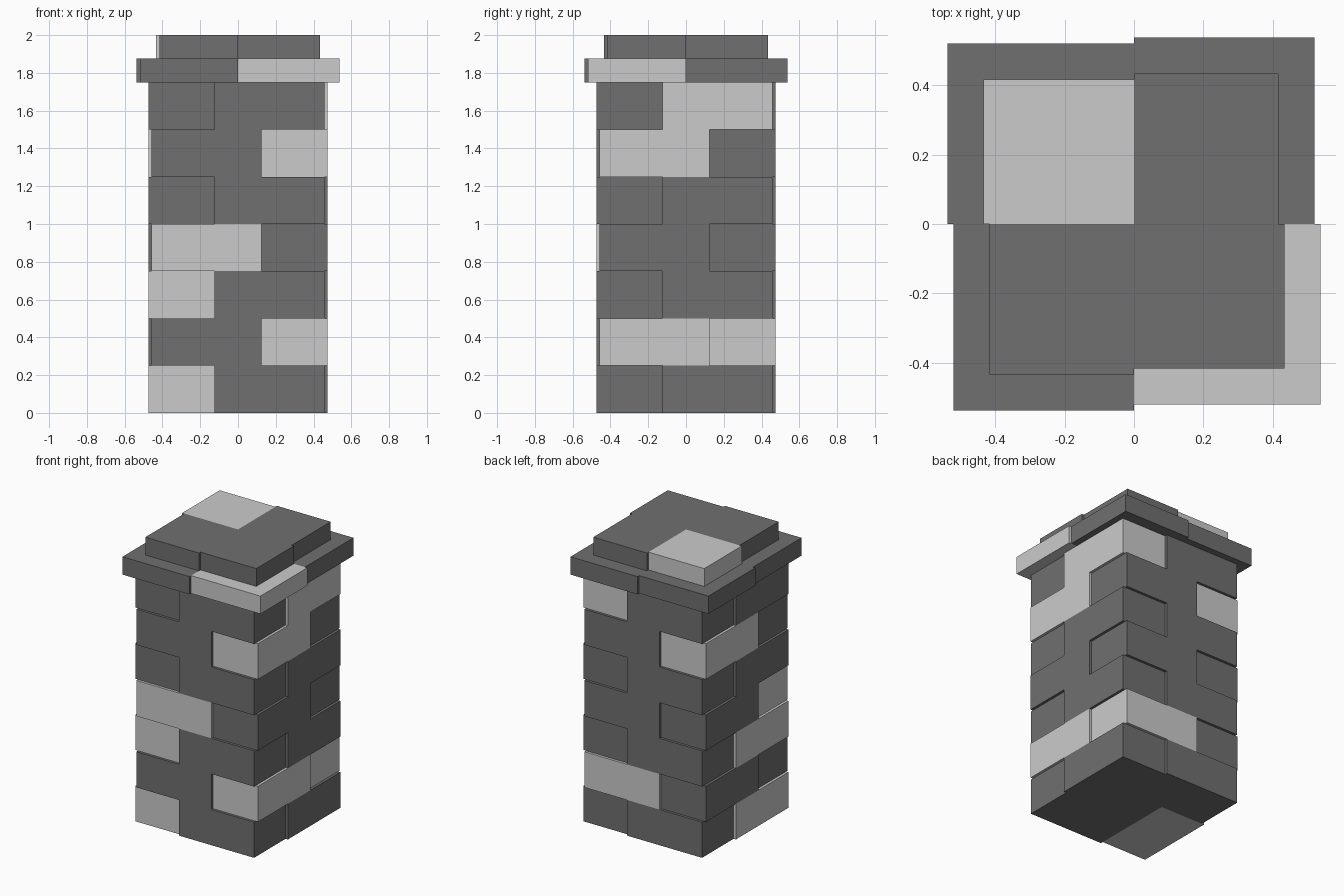
import bpy
import bmesh
from mathutils import Matrix
from math import pi

if "Cube" in bpy.data.objects:
    bpy.data.objects.remove(bpy.data.objects["Cube"])

dark = bpy.data.materials.new("dark_stone")
dark.diffuse_color = (0.16, 0.16, 0.16, 1)
dark.use_nodes = True
dark.node_tree.nodes["Principled BSDF"].inputs["Base Color"].default_value = dark.diffuse_color
light = bpy.data.materials.new("light_stone")
light.diffuse_color = (0.7, 0.7, 0.7, 1)
light.use_nodes = True
light.node_tree.nodes["Principled BSDF"].inputs["Base Color"].default_value = light.diffuse_color


def block(name, lo, hi, mat, turns=0):
    """Box between two corners, rotated by quarter turns about z."""
    bm = bmesh.new()
    size = [b - a for a, b in zip(lo, hi)]
    mid = [(a + b) / 2 for a, b in zip(lo, hi)]
    m = (Matrix.Rotation(turns * pi / 2, 4, 'Z') @ Matrix.Translation(mid)
         @ Matrix.Diagonal((*size, 1)))
    bmesh.ops.create_cube(bm, size=1, matrix=m)
    me = bpy.data.meshes.new(name)
    bm.to_mesh(me)
    bm.free()
    me.materials.append(mat)
    ob = bpy.data.objects.new(name, me)
    bpy.context.collection.objects.link(ob)
    return ob


SIDES = ("front", "right", "back", "left")
OUT, INSET, IN, H = 0.475, 0.457, 0.125, 0.25

# Shaft: pinwheel courses that alternate direction, with scattered light bricks
light_bricks = [("left",), ("right", "back"), ("left",), ("front",),
                (), ("right", "left"), ("right",)]
for row, lights in enumerate(light_bricks):
    x0, x1 = (-INSET, IN) if row % 2 else (-IN, INSET)
    for turn, side in enumerate(SIDES):
        block(f"course_{row + 1}_{side}_brick", (x0, -OUT, row * H),
              (x1, -IN, (row + 1) * H), light if side in lights else dark, turn)

# Solid core filling the middle of the pinwheel
block("core", (-IN, -IN, 0), (IN, IN, 7 * H), dark)

# Cap: two tiers of four slabs, each slab turned a quarter from the last
QUARTERS = ("front_right", "back_right", "back_left", "front_left")
for tier, w, d, z, lit in (("lower_cap", 0.538, 0.52, 1.75, "front_right"),
                           ("upper_cap", 0.433, 0.416, 1.875, "back_left")):
    for turn, q in enumerate(QUARTERS):
        block(f"{tier}_{q}_slab", (0, -d, z), (w, 0, z + 0.125),
              light if q == lit else dark, turn)
